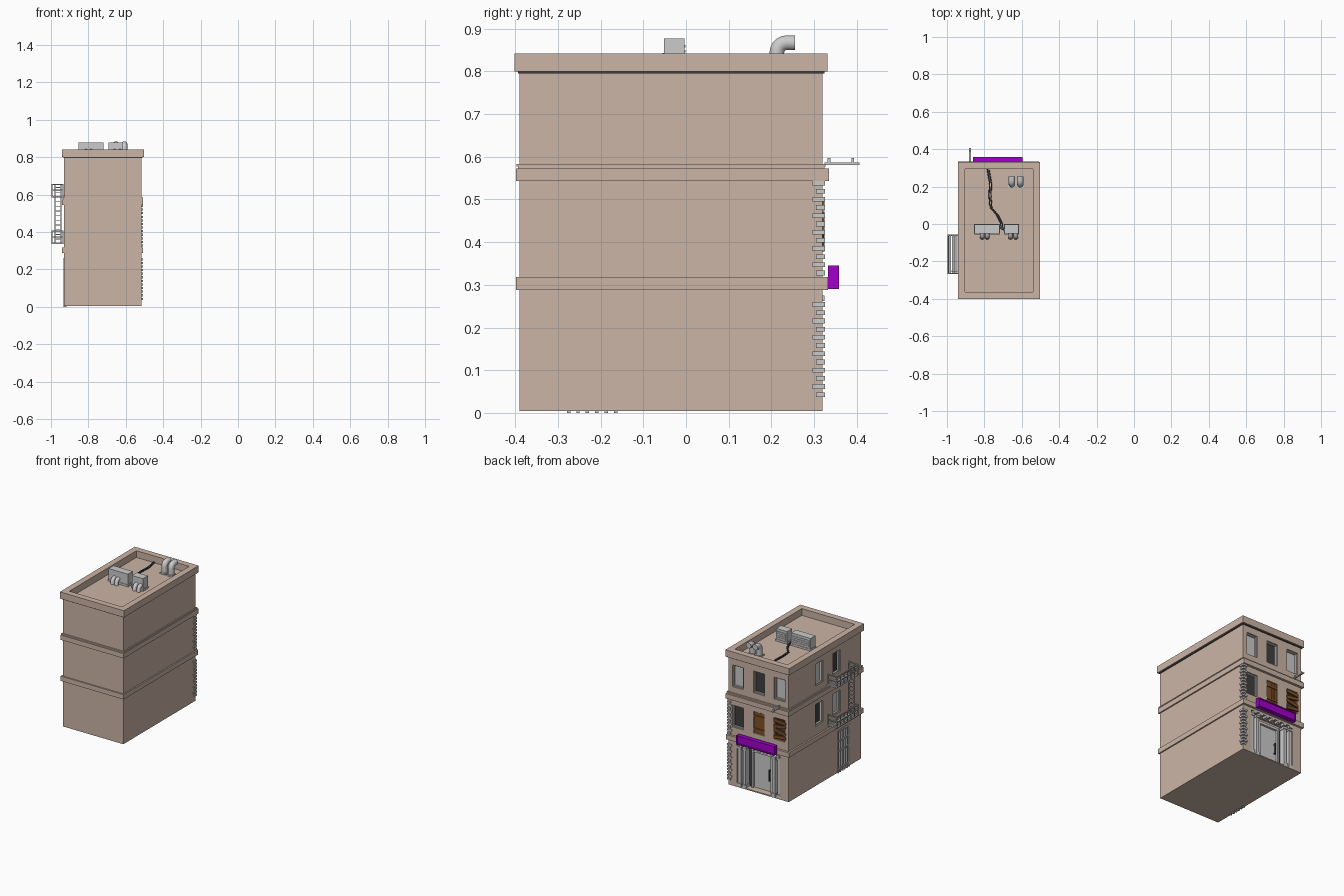
import bpy, bmesh, math
from mathutils import Matrix, Vector

if "Cube" in bpy.data.objects:
    bpy.data.objects.remove(bpy.data.objects["Cube"])


def material(name, col):
    m = bpy.data.materials.new(name)
    m.diffuse_color = (*col, 1)
    m.use_nodes = True
    m.node_tree.nodes["Principled BSDF"].inputs["Base Color"].default_value = m.diffuse_color
    return m


WALL = material("plaster", (0.60, 0.46, 0.38))
SIGN = material("purple", (0.36, 0.0, 0.60))
WOOD = material("wood", (0.22, 0.08, 0.02))
DARK = material("dark", (0.05, 0.05, 0.05))


def boxes(name, items, mat=None):
    """One object from boxes (x0, x1, y0, y1, z0, z1, optional tilt about y)."""
    bm = bmesh.new()
    for b in items:
        lo, hi = Vector(b[0:6:2]), Vector(b[1:6:2])
        size = Vector([abs(c) for c in hi - lo])
        rot = Matrix.Rotation(b[6] if len(b) > 6 else 0, 4, 'Y')
        bmesh.ops.create_cube(bm, size=1, matrix=Matrix.Translation((lo + hi) / 2) @ rot @ Matrix.Diagonal((*size, 1)))
    me = bpy.data.meshes.new(name)
    bm.to_mesh(me)
    bm.free()
    ob = bpy.data.objects.new(name, me)
    bpy.context.collection.objects.link(ob)
    if mat:
        me.materials.append(mat)
    return ob


def tube(name, pts, r, res=3, mat=None):
    cu = bpy.data.curves.new(name, 'CURVE')
    cu.dimensions = '3D'
    cu.bevel_depth, cu.bevel_resolution, cu.use_fill_caps = r, res, True
    s = cu.splines.new('POLY')
    s.points.add(len(pts) - 1)
    for p, co in zip(s.points, pts):
        p.co = (*co, 1)
    ob = bpy.data.objects.new(name, cu)
    bpy.context.collection.objects.link(ob)
    bpy.ops.object.select_all(action='DESELECT')
    ob.select_set(True)
    bpy.context.view_layer.objects.active = ob
    bpy.ops.object.convert(target='MESH')
    ob = bpy.context.object
    if mat:
        ob.data.materials.append(mat)
    bpy.ops.object.shade_smooth_by_angle(angle=math.radians(40))
    return ob


X0, X1, Y0, Y1 = -0.93, -0.515, -0.39, 0.32


def on(side, u0, u1, d0, d1, z0, z1):
    """Box on a facade: u along the wall, d outward from it."""
    if side == 'back':
        return (u0, u1, Y1 + d0, Y1 + d1, z0, z1)
    return (X0 - d1, X0 - d0, u0, u1, z0, z1)


def ring(out, inn, z0, z1):
    """Four boxes around the footprint, offset out / inn from the walls."""
    a, b, c, d = X0 - out, X1 + out, Y0 - out, Y1 + out
    e, f, g, h = X0 + inn, X1 - inn, Y0 + inn, Y1 - inn
    return [(a, b, c, g, z0, z1), (a, b, h, d, z0, z1), (a, e, g, h, z0, z1), (f, b, g, h, z0, z1)]


# Windows: side, centre, bottom, kind
W, H = 0.075, 0.135
windows = [('back', -0.58, 0.62, 'glass'), ('back', -0.725, 0.62, 'dark'), ('back', -0.868, 0.62, 'glass'),
           ('back', -0.58, 0.37, 'dark'), ('back', -0.725, 0.37, 'shutter'), ('back', -0.868, 0.37, 'planks'),
           ('left', 0.02, 0.625, 'glass'), ('left', -0.15, 0.625, 'dark'),
           ('left', 0.02, 0.375, 'dark'), ('left', -0.15, 0.375, 'glass')]

# Main walls with window, shop and gate openings cut out
body = boxes("building_walls", [(X0, X1, Y0, Y1, 0.005, 0.80)], WALL)
holes = [on(s, u - W / 2, u + W / 2, -0.025, 0.02, z, z + H) for s, u, z, k in windows]
holes += [on('back', -0.87, -0.575, -0.05, 0.02, 0.012, 0.275), on('left', -0.28, -0.16, -0.02, 0.02, 0.012, 0.265)]
cutter = boxes("opening_cutter", holes)
cutter.hide_render = True
mod = body.modifiers.new("openings", 'BOOLEAN')
mod.operation, mod.solver, mod.object = 'DIFFERENCE', 'EXACT', cutter
bpy.context.view_layer.objects.active = body
bpy.ops.object.modifier_apply(modifier=mod.name)
bpy.data.objects.remove(cutter)

# Floor ledges, dark trim lines and roof parapet
boxes("lower_ledge", [(X0 - .01, X1 + .008, Y0 - .008, Y1 + .013, 0.288, 0.318)], WALL)
boxes("upper_ledge", [(X0 - .01, X1 + .008, Y0 - .008, Y1 + .015, 0.543, 0.573)], WALL)
boxes("ledge_trim", ring(0.004, 0.01, 0.573, 0.577) + ring(0.007, 0.01, 0.577, 0.583), WALL)
boxes("parapet", ring(0.012, 0.026, 0.80, 0.842), WALL)
boxes("parapet_trim", ring(0.004, 0.01, 0.795, 0.80), DARK)

# Window frames and fillings
for i, (s, u, z, kind) in enumerate(windows):
    a, b, t = u - W / 2, u + W / 2, 0.006
    boxes(f"window_frame_{i}", [on(s, a, a + t, -.025, -.008, z, z + H), on(s, b - t, b, -.025, -.008, z, z + H),
                                on(s, a, b, -.025, -.008, z, z + t), on(s, a, b, -.025, -.008, z + H - t, z + H)],
          WOOD if kind in ('shutter', 'planks') else None)
    boxes(f"window_pane_{i}", [on(s, a + t, b - t, -.025, -.019, z + t, z + H - t)], None if kind == 'glass' else DARK)
    if kind == 'shutter':
        boxes("shutter_boards", [on(s, a + .004 + j * .017, a + .019 + j * .017, -.018, -.006, z + .004, z + H - .004)
                                 for j in range(4)] +
              [on(s, a, b, -.007, -.001, z + h, z + h + .012) for h in (.02, .1)], WOOD)
    if kind == 'planks':
        boxes("window_planks", [on(s, a - .005, b + .005, -.006, .004, z + h, z + h + .018) + (r,)
                                for h, r in ((.012, .1), (.045, -.2), (.078, .15), (.108, -.08))], WOOD)

# Shop front: side columns, door, lamps
cols = []
for u in (-0.588, -0.622, -0.822, -0.857):
    cols += [on('back', u - .009, u + .009, -.045, -.005, .02, .255),
             on('back', u - .013, u + .013, -.05, 0, .012, .03), on('back', u - .013, u + .013, -.05, 0, .245, .258)]
boxes("shop_columns", cols)
boxes("shop_windows", [on('back', -.66, -.58, -.05, -.04, .012, .255), on('back', -.865, -.787, -.05, -.04, .012, .255)], DARK)
boxes("door_frame", [on('back', -.665, -.653, -.05, -.03, .012, .245), on('back', -.797, -.785, -.05, -.03, .012, .245),
                     on('back', -.797, -.653, -.05, -.03, .235, .25)])
boxes("shop_door", [on('back', -.785, -.665, -.05, -.043, .012, .235)])
boxes("door_handle", [on('back', -.775, -.77, -.037, -.03, .08, .15), on('back', -.775, -.77, -.044, -.03, .085, .09),
                      on('back', -.775, -.77, -.044, -.03, .14, .145)], DARK)
boxes("shop_lamps", [on('back', u - .01, u + .01, -.025, .004, .262, .275)
                     for u in (-.60, -.6425, -.685, -.7275, -.77, -.8125, -.855)])

# Plain shop sign with raised border
sa, sb = -0.86, -0.595
boxes("shop_sign", [on('back', sa, sb, .013, .033, .29, .345)] +
      [on('back', sa, sb, .033, .039, z, z + .006) for z in (.29, .339)] +
      [on('back', u, u + .006, .033, .039, .296, .339) for u in (sa, sb - .006)], SIGN)

# Corner stones, alternating wide and narrow
stones = []
for start, count in ((0.042, 12), (0.327, 12)):
    for i in range(count):
        w = 0.03 if i % 2 else 0.022
        z = start + i * 0.0192
        stones.append((X1 - w + .005, X1 + .006, Y1 - w + .006, Y1 + .006, z - .005, z + .006))
boxes("corner_stones", stones)

# Side gate
boxes("side_gate_back", [on('left', -.28, -.16, -.02, -.016, .012, .265)], DARK)
boxes("side_gate", [on('left', y - .004, y + .004, -.014, .002, 0, .262)
                    for y in (-.275, -.253, -.231, -.209, -.187, -.165)] +
      [on('left', -.28, -.16, -.012, 0, z, z + .01) for z in (.02, .13, .19, .25)])

# Fire escape: two railed balconies and a ladder
esc = []
xa, xb, ya, yb = -0.998, -0.932, -0.268, -0.057
for z in (0.335, 0.585):
    esc += [(xa, xb, ya, ya + .006, z, z + .008), (xa, xb, yb - .006, yb, z, z + .008)]
    esc += [(xa + i * .012, xa + i * .012 + .008, ya, yb, z + .002, z + .006) for i in range(6)]
    for h in (.035, .066):
        esc += [(xa, xa + .005, ya, yb, z + h, z + h + .006), (xa, xb, ya, ya + .005, z + h, z + h + .006),
                (xa, xb, yb - .005, yb, z + h, z + h + .006)]
    esc += [(xa, xa + .005, y, y + .005, z, z + .07) for y in [ya + i * (yb - ya - .005) / 6 for i in range(7)]]
    esc += [(xb - .005, xb, y, y + .005, z, z + .07) for y in (ya, yb - .005)]
boxes("fire_escape_balconies", esc)
boxes("fire_escape_ladder", [(x, x + .005, -.255, -.249, .34, .655) for x in (-.982, -.948)] +
      [(-.98, -.946, -.254, -.25, z, z + .004) for z in [.36 + i * .025 for i in range(12)]])

# Hanging bracket on the facade
boxes("wall_bracket", [(-.881, -.871, .325, .407, .581, .586)] +
      [(-.88, -.872, y, y + .006, .584, .597) for y in (.332, .388)])

# Roof air units with outlets
for n, a, b, outs in (("large", -.853, -.72, (-.812, -.785)), ("small", -.692, -.617, (-.66, -.632))):
    boxes(f"air_unit_{n}", [(a, b, -.052, -.004, .81, .877), (a - .003, b + .003, -.055, -.001, .80, .812)] +
          [(a + .008, b - .008, -.004, -.001, .82 + i * .012, .826 + i * .012) for i in range(4)])
    for i, x in enumerate(outs):
        tube(f"air_outlet_{n}_{i}", [(x, -.05, .832), (x, -.062, .83), (x, -.07, .822), (x, -.072, .80)], .012)

# Roof vent elbows
for i, x in enumerate((-.653, -.608)):
    arc = [(x, .235 - .022 * math.cos(t), .845 + .022 * math.sin(t))
           for t in [j * math.pi / 10 for j in range(6)]]
    tube(f"vent_elbow_{i}", [(x, .213, .80)] + arc + [(x, .255, .867)], .018)
    boxes(f"vent_base_{i}", [(x - .02, x + .02, .193, .233, .80, .808)])

# Roof cables
for i, dx in enumerate((0, .01)):
    path = [(-.785, .295), (-.772, .22), (-.775, .15), (-.77, .09), (-.735, .05), (-.715, .01), (-.71, -.025), (-.69, -.03)]
    tube(f"roof_cable_{i}", [(x + dx, y - dx * .5, .804) for x, y in path], .003, 1, DARK)
